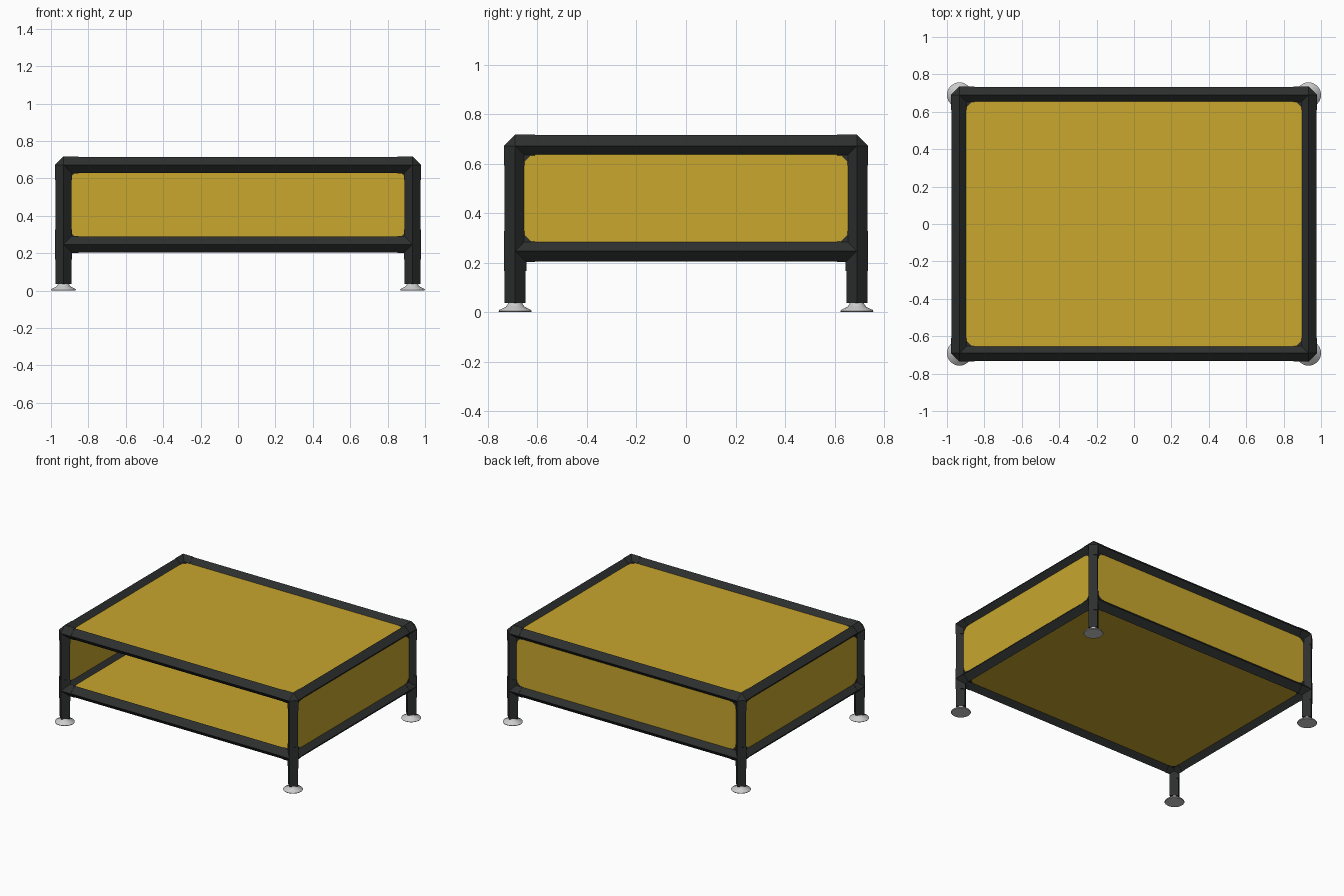
import bpy, bmesh, math
from mathutils import Vector, Matrix

cube = bpy.data.objects.get("Cube")
if cube:
    bpy.data.objects.remove(cube)


def material(name, rgb, metallic=0.0):
    m = bpy.data.materials.new(name)
    m.use_nodes = True
    m.diffuse_color = (*rgb, 1)
    b = m.node_tree.nodes["Principled BSDF"]
    b.inputs["Base Color"].default_value = (*rgb, 1)
    b.inputs["Roughness"].default_value = 0.6
    return m


BLACK = material("black frame", (0.027, 0.029, 0.029))
YELLOW = material("yellow panel", (0.58, 0.385, 0.027))
GREY = material("light grey foot", (0.6, 0.6, 0.6))

X, Y = 0.933, 0.69            # frame axis lines
LOW, HIGH = 0.247, 0.672
TUBE, SLEEVE = 0.0425, 0.0455
REACH = 0.08                  # joint sleeve length


def finish(name, bm, mat):
    bmesh.ops.recalc_face_normals(bm, faces=bm.faces)
    me = bpy.data.meshes.new(name)
    bm.to_mesh(me)
    bm.free()
    me.materials.append(mat)
    ob = bpy.data.objects.new(name, me)
    bpy.context.collection.objects.link(ob)
    return ob


def add_bar(bm, a, b, r):
    """Diamond-section bar between two points."""
    a, b = Vector(a), Vector(b)
    d = b - a
    turn = Vector((0, 0, 1)).rotation_difference(d).to_matrix().to_4x4()
    bmesh.ops.create_cone(bm, cap_ends=True, segments=4, radius1=r, radius2=r,
                          depth=d.length,
                          matrix=Matrix.Translation((a + b) / 2) @ turn)


def add_hull(bm, points):
    verts = [bm.verts.new(p) for p in points]
    bmesh.ops.convex_hull(bm, input=verts)


def bar(name, a, b):
    bm = bmesh.new()
    add_bar(bm, a, b, TUBE)
    finish(name, bm, BLACK)


def joint(name, c, arms, webs):
    """Sleeves along each arm, a faceted core, and small corner webs."""
    bm = bmesh.new()
    c = Vector(c)
    for arm in arms:
        add_bar(bm, c, c + arm * REACH, SLEEVE)
    axes = [Vector(v) * SLEEVE for v in ((1, 0, 0), (0, 1, 0), (0, 0, 1))]
    add_hull(bm, [c + s * v for v in axes for s in (-1, 1)])
    for u, v in webs:
        n = u.cross(v) * 0.009
        add_hull(bm, [c + p + s * n for p in (Vector(), u * 0.103, v * 0.103)
                      for s in (-1, 1)])
    finish(name, bm, BLACK)


def panel(name, centre, size):
    bm = bmesh.new()
    bmesh.ops.create_cube(bm, size=1, matrix=Matrix.Translation(centre)
                          @ Matrix.Diagonal((*size, 1)))
    finish(name, bm, YELLOW)


def foot(name, x, y):
    """Flared round foot turned from a profile."""
    bm = bmesh.new()
    profile = [(0, 0.05), (0.027, 0.05), (0.029, 0.034), (0.038, 0.021),
               (0.064, 0.009), (0.067, 0.004), (0.064, 0), (0, 0)]
    verts = [bm.verts.new((x + r, y, z)) for r, z in profile]
    edges = [bm.edges.new(p) for p in zip(verts, verts[1:])]
    bmesh.ops.spin(bm, geom=verts + edges, cent=(x, y, 0), axis=(0, 0, 1),
                   angle=math.tau, steps=32)
    bmesh.ops.remove_doubles(bm, verts=bm.verts, dist=0.0001)
    ob = finish(name, bm, GREY)
    bpy.ops.object.select_all(action="DESELECT")
    ob.select_set(True)
    bpy.context.view_layer.objects.active = ob
    bpy.ops.object.shade_smooth_by_angle(angle=math.radians(40))


# Posts, joints and feet at the four corners
for sx, side in ((1, "left"), (-1, "right")):
    for sy, end in ((-1, "front"), (1, "back")):
        tag = f"{end}_{side}"
        x, y = sx * X, sy * Y
        bar(f"{tag}_post", (x, y, 0.036), (x, y, HIGH))
        ix, iy = Vector((-sx, 0, 0)), Vector((0, -sy, 0))
        up, down = Vector((0, 0, 1)), Vector((0, 0, -1))
        for level, z, iz in (("lower", LOW, up), ("upper", HIGH, down)):
            webs = [(ix, iy), (iy, iz)]
            if sy > 0:
                webs.append((ix, iz))
            arms = [ix, iy, iz] + ([down] if level == "lower" else [])
            joint(f"{tag}_{level}_joint", (x, y, z), arms, webs)
        foot(f"{tag}_foot", x, y)

# Horizontal rails
for level, z in (("lower", LOW), ("upper", HIGH)):
    for s, end, side in ((-1, "front", "right"), (1, "back", "left")):
        bar(f"{end}_{level}_rail", (-X, s * Y, z), (X, s * Y, z))
        bar(f"{side}_{level}_rail", (s * X, -Y, z), (s * X, Y, z))

# Thin panels on every side but the open front
THICK = 0.014
MID, TALL = (LOW + HIGH) / 2, HIGH - LOW
panel("top_panel", (0, 0, HIGH), (2 * X, 2 * Y, THICK))
panel("floor_panel", (0, 0, LOW), (2 * X, 2 * Y, THICK))
panel("back_panel", (0, Y, MID), (2 * X, THICK, TALL))
for s, side in ((1, "left"), (-1, "right")):
    panel(f"{side}_panel", (s * X, 0, MID), (THICK, 2 * Y, TALL))
